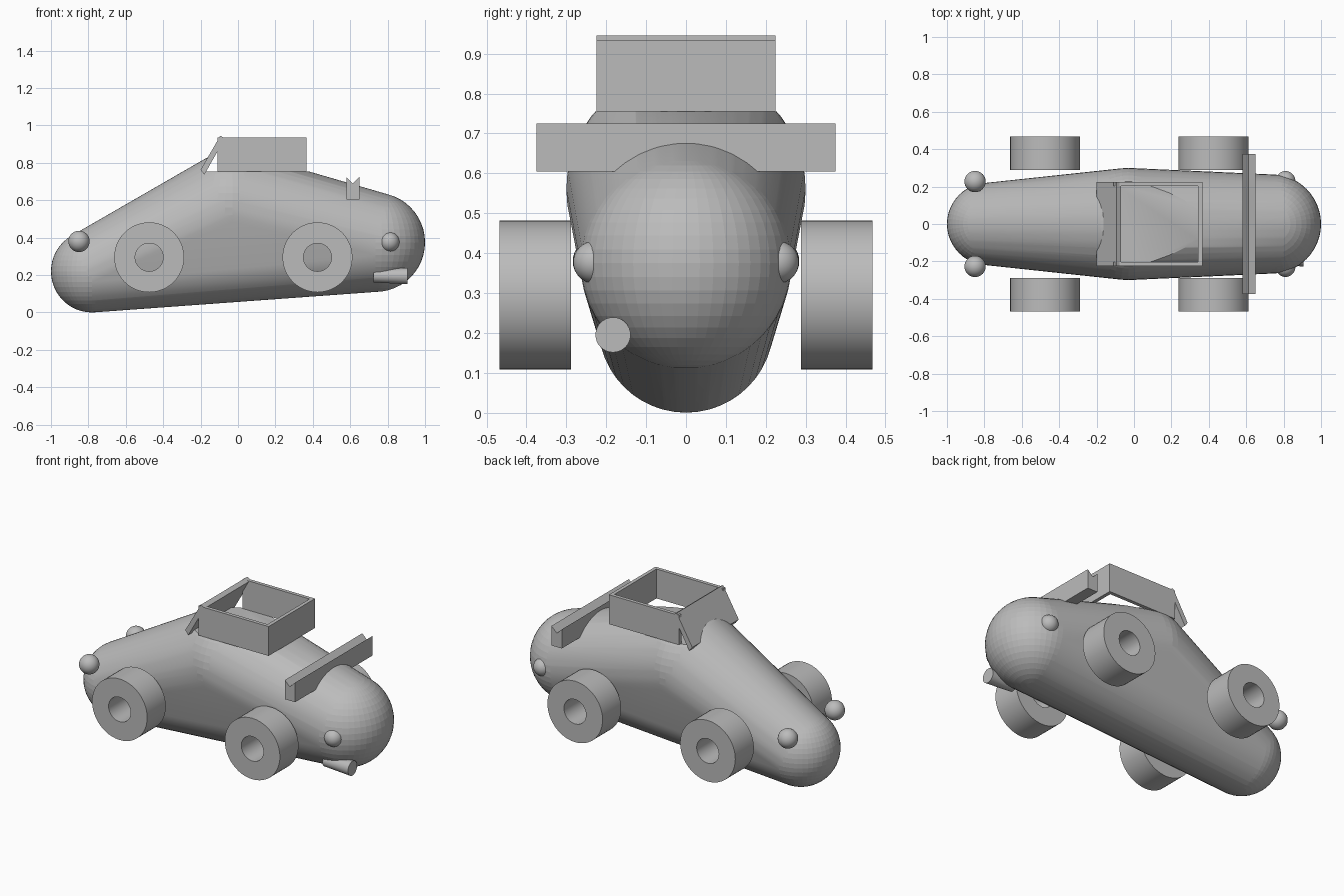
import bpy, bmesh, math
from mathutils import Matrix, Vector

cube = bpy.data.objects.get("Cube")
if cube:
    bpy.data.objects.remove(cube, do_unlink=True)

grey = bpy.data.materials.new("plain_grey")
grey.use_nodes = True
COLOUR = (0.5, 0.5, 0.5, 1)
grey.diffuse_color = COLOUR
grey.node_tree.nodes["Principled BSDF"].inputs["Base Color"].default_value = COLOUR


def make(name, bm):
    bmesh.ops.recalc_face_normals(bm, faces=bm.faces[:])
    mesh = bpy.data.meshes.new(name)
    bm.to_mesh(mesh)
    bm.free()
    mesh.materials.append(grey)
    ob = bpy.data.objects.new(name, mesh)
    bpy.context.collection.objects.link(ob)
    return ob


def smooth(ob, degrees=30):
    bpy.ops.object.select_all(action='DESELECT')
    ob.select_set(True)
    bpy.context.view_layer.objects.active = ob
    bpy.ops.object.shade_smooth_by_angle(angle=math.radians(degrees))


def add_sphere(bm, centre, radius, seg=48):
    bmesh.ops.create_uvsphere(bm, u_segments=seg, v_segments=seg // 2, radius=radius,
                              matrix=Matrix.Translation(centre))


def prism(name, points, direction):
    # Extrude a flat outline along a direction
    bm = bmesh.new()
    face = bm.faces.new([bm.verts.new(p) for p in points])
    out = bmesh.ops.extrude_face_region(bm, geom=[face])
    moved = [g for g in out["geom"] if isinstance(g, bmesh.types.BMVert)]
    bmesh.ops.translate(bm, verts=moved, vec=Vector(direction))
    return make(name, bm)


def side_profile(name, outline, half_width):
    return prism(name, [(x, -half_width, z) for x, z in outline], (0, 2 * half_width, 0))


# Body: one taut skin around nose, cabin and tail balls
bm = bmesh.new()
for centre, radius in (((-0.78, 0, 0.22), 0.22), ((-0.03, 0, 0.56), 0.30),
                       ((0.735, 0, 0.375), 0.265)):
    add_sphere(bm, centre, radius)
hull = bmesh.ops.convex_hull(bm, input=bm.verts[:])
inner = {g for g in hull["geom_interior"] + hull["geom_unused"]
         if isinstance(g, bmesh.types.BMVert)}
bmesh.ops.delete(bm, geom=list(inner), context='VERTS')
body = make("body", bm)

# Flat cockpit floor
cutter = side_profile("cockpit_cutter", [(-0.185, 0.755), (0.5, 0.755), (0.5, 1.1), (0, 1.1)], 0.5)
cutter.hide_render = True
cut = body.modifiers.new("cockpit", 'BOOLEAN')
cut.operation = 'DIFFERENCE'
cut.solver = 'EXACT'
cut.object = cutter
bpy.context.view_layer.objects.active = body
bpy.ops.object.modifier_apply(modifier=cut.name)
bpy.data.objects.remove(cutter, do_unlink=True)
smooth(body)

# Cockpit walls: sides and back, open towards the windscreen
f, b, w, t = -0.11, 0.365, 0.225, 0.022
prism("cockpit_walls", [(x, y, 0.755) for x, y in (
    (f, -w), (b, -w), (b, w), (f, w), (f, w - t), (b - t, w - t), (b - t, t - w), (f, t - w))],
    (0, 0, 0.18))
side_profile("windscreen", [(-0.2, 0.763), (-0.18, 0.737), (-0.07, 0.93), (-0.094, 0.946)], w)

# Rear wing with a V groove along its top
side_profile("rear_wing", [(0.58, 0.605), (0.65, 0.605), (0.65, 0.725),
                           (0.613, 0.69), (0.58, 0.722)], 0.375)


def wheel(name, x, side):
    # Ring section spun about the axle line
    bm = bmesh.new()
    ring = [bm.verts.new((x, side * y, 0.295 + r)) for r, y in (
        (0.075, 0.288), (0.187, 0.288), (0.187, 0.468), (0.075, 0.468))]
    edges = [bm.edges.new((ring[i], ring[(i + 1) % 4])) for i in range(4)]
    bmesh.ops.spin(bm, geom=ring + edges, cent=(x, 0, 0.295), axis=(0, 1, 0),
                   angle=math.tau, steps=48, use_duplicate=False)
    bmesh.ops.remove_doubles(bm, verts=bm.verts[:], dist=0.0005)
    smooth(make(name, bm))


def lamp(name, centre, radius):
    bm = bmesh.new()
    add_sphere(bm, centre, radius, 32)
    smooth(make(name, bm), 60)


for side, label in ((-1, "right"), (1, "left")):
    wheel("front_wheel_" + label, -0.475, side)
    wheel("rear_wheel_" + label, 0.425, side)
    lamp("headlight_" + label, (-0.85, side * 0.227, 0.38), 0.057)
    lamp("tail_light_" + label, (0.81, side * 0.23, 0.377), 0.053)

# Flared exhaust pipe
bm = bmesh.new()
bmesh.ops.create_cone(bm, cap_ends=True, segments=32, radius1=0.034, radius2=0.044, depth=0.18,
                      matrix=Matrix.Translation((0.815, -0.183, 0.195))
                      @ Matrix.Rotation(math.pi / 2, 4, 'Y'))
smooth(make("exhaust", bm))
